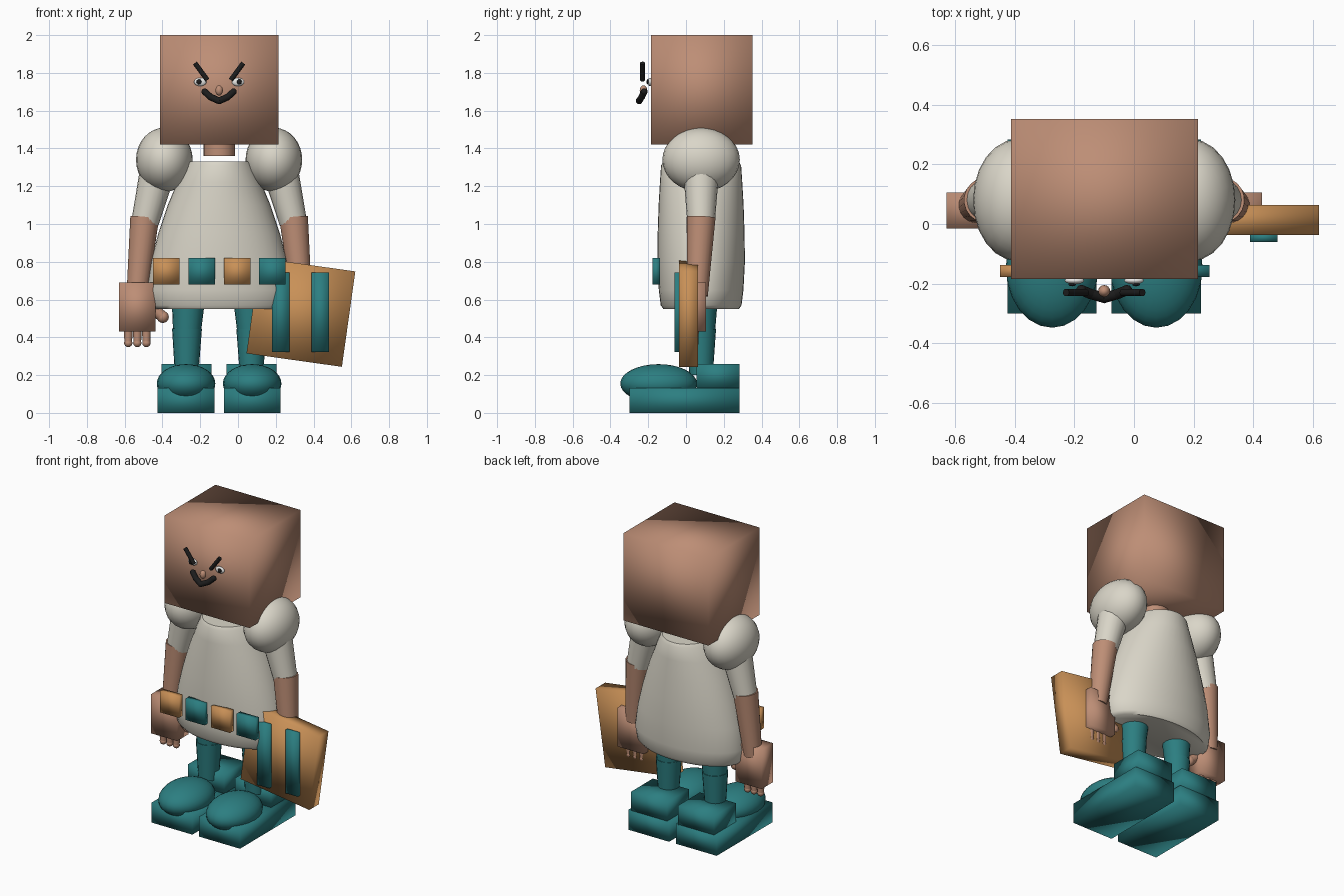
import bpy, bmesh, math
from mathutils import Vector, Matrix

if "Cube" in bpy.data.objects:
    bpy.data.objects.remove(bpy.data.objects["Cube"])

CX, CY = -0.10, 0.08  # centre line of the figure


def material(name, rgb):
    m = bpy.data.materials.new(name)
    m.diffuse_color = (*rgb, 1)
    m.use_nodes = True
    m.node_tree.nodes["Principled BSDF"].inputs["Base Color"].default_value = m.diffuse_color
    return m


SKIN = material("skin", (0.51, 0.27, 0.18))
CLOTH = material("cream cloth", (0.70, 0.67, 0.58))
TEAL = material("teal", (0.025, 0.21, 0.22))
ORANGE = material("orange", (0.58, 0.28, 0.095))
BLACK = material("black", (0.012, 0.012, 0.012))
WHITE = material("eye white", (0.85, 0.85, 0.83))


def finish(name, bm, mat, angle=None):
    bmesh.ops.recalc_face_normals(bm, faces=bm.faces)
    me = bpy.data.meshes.new(name)
    bm.to_mesh(me)
    bm.free()
    me.materials.append(mat)
    for p in me.polygons:
        p.use_smooth = True
    if angle:
        me.set_sharp_from_angle(angle=math.radians(angle))
    ob = bpy.data.objects.new(name, me)
    bpy.context.collection.objects.link(ob)
    return ob


def box(name, x, y, z, mat, tilt=0):
    """Soft-shaded box from (min, max) ranges, tilted about y."""
    bm = bmesh.new()
    mid = Vector([(a + b) / 2 for a, b in (x, y, z)])
    size = [b - a for a, b in (x, y, z)]
    m = (Matrix.Translation(mid) @ Matrix.Rotation(math.radians(tilt), 4, 'Y')
         @ Matrix.Diagonal((*size, 1)))
    bmesh.ops.create_cube(bm, size=1, matrix=m)
    return finish(name, bm, mat)


def ball(name, c, r, mat, seg=24, rings=16):
    bm = bmesh.new()
    m = Matrix.Translation(c) @ Matrix.Diagonal((*r, 1))
    bmesh.ops.create_uvsphere(bm, u_segments=seg, v_segments=rings, radius=1, matrix=m)
    return finish(name, bm, mat)


def limb(name, a, b, r1, r2, mat, seg=20):
    """Tapered cylinder from a to b."""
    a, b = Vector(a), Vector(b)
    d = b - a
    bm = bmesh.new()
    m = Matrix.Translation((a + b) / 2) @ d.to_track_quat('Z', 'Y').to_matrix().to_4x4()
    bmesh.ops.create_cone(bm, cap_ends=True, segments=seg, radius1=r1, radius2=r2,
                          depth=d.length, matrix=m)
    return finish(name, bm, mat, 50)


def span(side, a, b):
    """Mirrored x range about the centre line."""
    return tuple(sorted((CX + side * a, CX + side * b)))


# head and neck
box("head", (-0.412, 0.214), (-0.185, 0.352), (1.42, 2.0), SKIN)
limb("neck", (CX, CY, 1.36), (CX, CY, 1.5), 0.083, 0.083, SKIN)

# tunic: stacked ellipses (z, half width, half depth)
rings = [(0.55, 0.355, 0.200), (0.57, 0.375, 0.214), (0.65, 0.388, 0.224),
         (0.80, 0.362, 0.232), (0.95, 0.322, 0.230), (1.10, 0.272, 0.225),
         (1.22, 0.222, 0.218), (1.31, 0.182, 0.212), (1.33, 0.168, 0.200)]
bm = bmesh.new()
N = 40
loops = [[bm.verts.new((CX + rx * math.cos(2 * math.pi * i / N),
                        CY + ry * math.sin(2 * math.pi * i / N), z)) for i in range(N)]
         for z, rx, ry in rings]
for lo, hi in zip(loops, loops[1:]):
    for i in range(N):
        bm.faces.new((lo[i], lo[(i + 1) % N], hi[(i + 1) % N], hi[i]))
bm.faces.new(loops[0][::-1])
bm.faces.new(loops[-1])
finish("tunic", bm, CLOTH, 50)

# belt plates
for i in range(4):
    x = -0.45 + 0.1875 * i
    box(f"belt_plate_{i + 1}", (x, x + 0.14), (-0.178, -0.138), (0.68, 0.82),
        TEAL if i % 2 else ORANGE)

for s, tag in ((-1, "right"), (1, "left")):
    def px(d):
        return CX + s * d

    # arms
    ball(f"{tag}_shoulder", (px(0.29), CY, 1.34), (0.15, 0.205, 0.17), CLOTH)
    limb(f"{tag}_sleeve", (px(0.325), CY, 1.28), (px(0.392), CY, 1.01), 0.095, 0.073, CLOTH)
    limb(f"{tag}_forearm", (px(0.394), CY, 1.035), (px(0.435), 0.06, 0.62), 0.077, 0.056, SKIN)

    # hands
    box(f"{tag}_hand", span(s, 0.337, 0.529), (-0.015, 0.105), (0.43, 0.69), SKIN)
    for i in range(3):
        x = px(0.385 + 0.048 * i)
        limb(f"{tag}_finger_{i + 1}", (x, 0.045, 0.45), (x, 0.045, 0.37), 0.024, 0.02, SKIN, 12)
        ball(f"{tag}_fingertip_{i + 1}", (x, 0.045, 0.37), (0.022, 0.022, 0.022), SKIN, 12, 8)
    limb(f"{tag}_thumb", (px(0.36), 0.045, 0.56), (px(0.30), 0.045, 0.51), 0.03, 0.03, SKIN, 12)
    ball(f"{tag}_thumb_tip", (px(0.298), 0.045, 0.508), (0.032, 0.032, 0.032), SKIN, 12, 8)

    # legs
    limb(f"{tag}_thigh", (px(0.163), CY, 0.60), (px(0.17), CY, 0.43), 0.088, 0.074, TEAL)
    limb(f"{tag}_shin", (px(0.17), CY, 0.445), (px(0.172), CY, 0.2), 0.079, 0.062, TEAL)

    # shoes
    box(f"{tag}_sole", span(s, 0.025, 0.325), (-0.30, 0.284), (0, 0.133), TEAL)
    box(f"{tag}_heel", span(s, 0.04, 0.305), (0.055, 0.284), (0.13, 0.258), TEAL)
    ball(f"{tag}_toe", (px(0.175), -0.145, 0.155), (0.155, 0.203, 0.103), TEAL)

    # eyes and brows
    ball(f"{tag}_eye", (px(0.10), -0.19, 1.752), (0.033, 0.012, 0.022), WHITE, 16, 10)
    ball(f"{tag}_pupil", (px(0.107), -0.203, 1.753), (0.013, 0.006, 0.014), BLACK, 12, 8)
    limb(f"{tag}_brow", (px(0.062), -0.23, 1.762), (px(0.128), -0.23, 1.852),
         0.013, 0.013, BLACK, 10)

# nose and moustache
ball("nose", (CX, -0.225, 1.707), (0.02, 0.02, 0.027), SKIN, 16, 10)
arc = [(-0.076, -0.222, 1.70), (-0.045, -0.235, 1.672), (0, -0.248, 1.652),
       (0.045, -0.235, 1.672), (0.076, -0.222, 1.70)]
for i, (a, b) in enumerate(zip(arc, arc[1:])):
    off = Vector((CX, 0, 0))
    limb(f"moustache_{i + 1}", Vector(a) + off, Vector(b) + off, 0.018, 0.018, BLACK, 10)
for i, p in enumerate(arc):
    ball(f"moustache_joint_{i + 1}", Vector(p) + Vector((CX, 0, 0)), (0.018,) * 3, BLACK, 10, 8)

# shield with two stripes
box("shield", (0.078, 0.588), (-0.037, 0.063), (0.277, 0.787), ORANGE, 8)
for i, x in enumerate((0.18, 0.39)):
    box(f"shield_stripe_{i + 1}", (x, x + 0.092), (-0.06, -0.03), (0.322, 0.742), TEAL)
